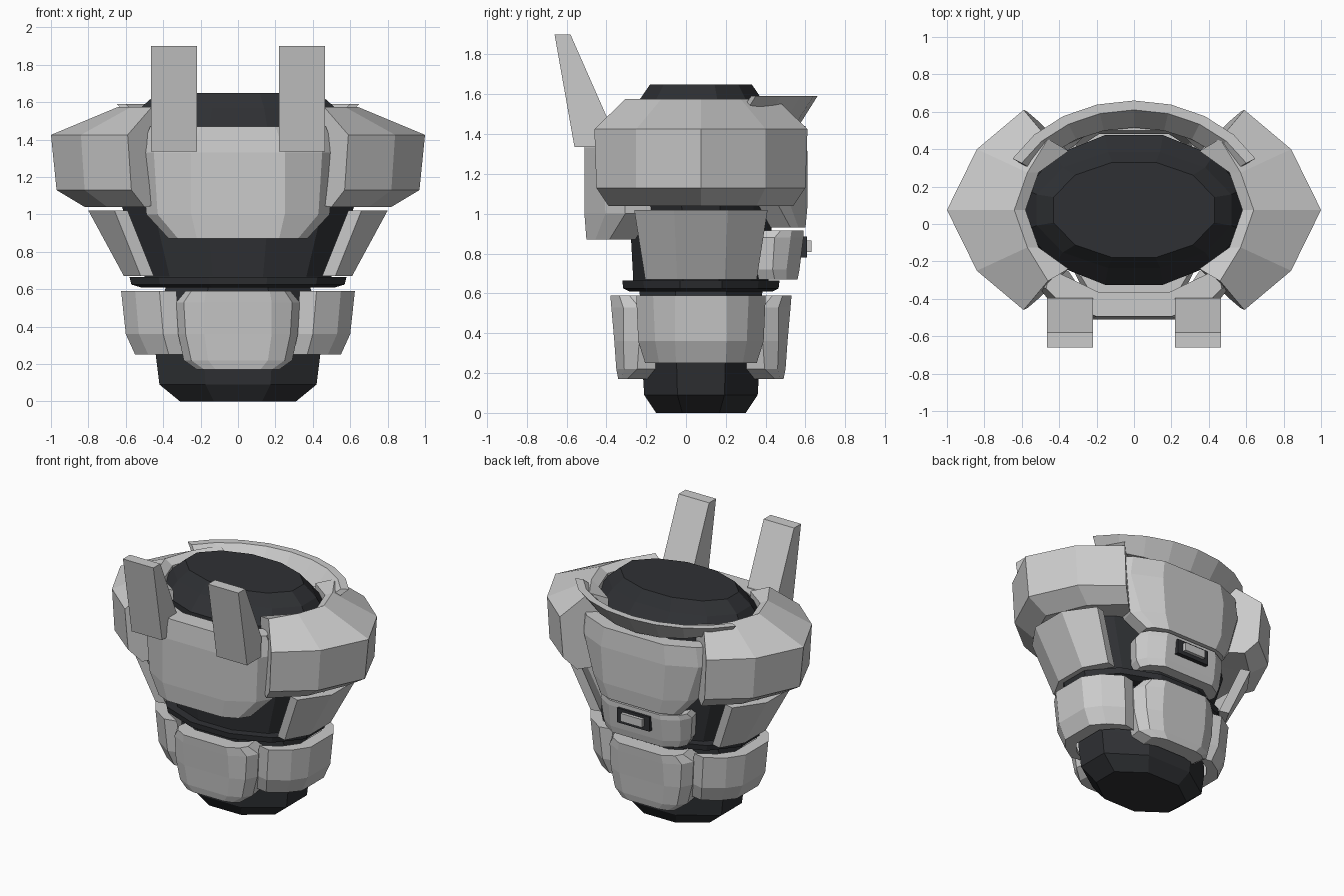
import bpy, bmesh, math

if "Cube" in bpy.data.objects:
    bpy.data.objects.remove(bpy.data.objects["Cube"])

CY = 0.075  # y centre of the torso

dark = bpy.data.materials.new("dark_rubber")
dark.diffuse_color = (0.028, 0.03, 0.034, 1)
dark.use_nodes = True
dark.node_tree.nodes["Principled BSDF"].inputs["Base Color"].default_value = dark.diffuse_color


def make(name, verts, faces, mat=None):
    me = bpy.data.meshes.new(name)
    me.from_pydata(verts, [], faces)
    bm = bmesh.new()
    bm.from_mesh(me)
    bmesh.ops.recalc_face_normals(bm, faces=bm.faces)
    bm.to_mesh(me)
    bm.free()
    ob = bpy.data.objects.new(name, me)
    bpy.context.collection.objects.link(ob)
    if mat:
        me.materials.append(mat)
    return ob


def loft(name, rings, mat=None):
    """Skin closed rings of equal length and cap both ends."""
    n = len(rings[0])
    faces = [(i * n + j, i * n + (j + 1) % n, (i + 1) * n + (j + 1) % n, (i + 1) * n + j)
             for i in range(len(rings) - 1) for j in range(n)]
    last = (len(rings) - 1) * n
    faces += [tuple(range(n)), tuple(range(last, last + n))]
    return make(name, [p for r in rings for p in r], faces, mat)


def oval(n, z, a, b):
    k = math.cos(math.pi / n)
    return [(a / k * math.cos((j + .5) * 2 * math.pi / n),
             CY + b / k * math.sin((j + .5) * 2 * math.pi / n), z) for j in range(n)]


def plate(name, rows, t, place, shrink=0.94):
    """Curved armour plate: rows are (z, [(half width, depth), ...])."""
    outer, inner = [], []
    for z, pts in rows:
        full = [(-u, d) for u, d in reversed(pts)] + list(pts)
        outer.append([place(u, d, z) for u, d in full])
        inner.append([place(u * shrink, d - t, z) for u, d in full])
    # each row becomes one closed ring
    return loft(name, [o + i[::-1] for o, i in zip(outer, inner)])


def front(u, d, z): return (u, CY - d, z)
def back(u, d, z): return (u, CY + d, z)
def right(u, d, z): return (d, CY + u, z)
def left(u, d, z): return (-d, CY + u, z)


# Dark inner body and belt
loft("lower_body", [oval(8, *r) for r in (
    (0, .31, .225), (.09, .42, .285), (.25, .44, .295), (.5, .42, .30), (.63, .38, .31))], dark)
loft("belt", [oval(12, *r) for r in (
    (.61, .52, .36), (.625, .57, .39), (.665, .58, .395))], dark)
loft("upper_body", [oval(12, *r) for r in (
    (.62, .50, .34), (.67, .50, .34), (1.04, .62, .36), (1.3, .57, .40),
    (1.47, .58, .40), (1.57, .52, .31), (1.65, .43, .255))], dark)

# Front chest plate
plate("front_chest_plate", [
    (.87, [(.22, .575), (.32, .53), (.37, .46)]),
    (1.0, [(.25, .585), (.43, .48), (.49, .38)]),
    (1.33, [(.25, .585), (.45, .49), (.52, .40)]),
    (1.47, [(.20, .57), (.42, .47), (.47, .42)])], .13, front)

# Back chest plate
plate("back_chest_plate", [
    (.93, [(.20, .525), (.29, .49), (.33, .45)]),
    (1.04, [(.24, .535), (.38, .45), (.42, .39)]),
    (1.30, [(.26, .535), (.46, .44), (.52, .37)]),
    (1.44, [(.24, .525), (.44, .44), (.50, .38)])], .10, back)

# Back belly plate
plate("back_belly_plate", [
    (.67, [(.20, .485), (.29, .43), (.32, .37)]),
    (.72, [(.21, .495), (.31, .43), (.345, .36)]),
    (.88, [(.21, .515), (.32, .45), (.36, .37)]),
    (.915, [(.20, .515), (.31, .455), (.34, .40)])], .08, back)

# Lower front and back plates
for name, place in (("front_lower_plate", front), ("back_lower_plate", back)):
    plate(name, [
        (.17, [(.12, .415), (.18, .40), (.22, .37)]),
        (.22, [(.16, .425), (.25, .385), (.29, .32)]),
        (.36, [(.18, .435), (.28, .39), (.32, .31)]),
        (.53, [(.18, .45), (.29, .39), (.33, .31)]),
        (.59, [(.17, .455), (.25, .41), (.28, .36)])], .11, place)

# Buckle on the back belly plate
for name, hx, y0, y1, z0, z1, m in (
        ("buckle_frame", .13, .56, .607, .78, .885, dark),
        ("buckle_inset", .085, .58, .63, .807, .865, None)):
    loft(name, [[(-hx, y, z0), (hx, y, z0), (hx, y, z1), (-hx, y, z1)] for y in (y0, y1)], m)

for side, s, place in (("right", 1, right), ("left", -1, left)):
    # Slanted waist panels
    plate(side + "_waist_panel", [
        (.67, [(.12, .61), (.28, .52)]),
        (1.02, [(.135, .80), (.335, .66)])], .07, place)

    # Hip plates
    plate(side + "_hip_plate", [
        (.25, [(.125, .55), (.21, .48), (.28, .37)]),
        (.36, [(.13, .60), (.23, .53), (.315, .40)]),
        (.59, [(.13, .625), (.24, .55), (.325, .42)])], .09, place)

    # Shoulder pads: one cross-section per station around the arc
    # (outer, low, bottom, crest, inner) points as x, y offset
    stations = (
        ((.59, .535), (.57, .525), (.50, .465), (.46, .38), (.35, .315)),
        ((.84, .325), (.82, .325), (.70, .28), (.57, .20), (.51, .20)),
        ((1.0, 0), (.97, 0), (.82, 0), (.64, 0), (.58, 0)))
    rings = []
    for sy, group in ((-1, stations), (1, stations[1::-1])):
        for o, l, b, c, i in group:
            def p(q, z): return (s * q[0], CY + sy * q[1], z)
            rings.append([p(o, 1.425), p(l, 1.13), p(b, 1.04),
                          p(i, 1.06), p(i, 1.54), p(c, 1.575)])
    loft(side + "_shoulder_pad", rings)

    # Front fins
    prof = ((-.66, 1.9), (-.58, 1.9), (-.395, 1.48), (-.40, 1.335), (-.56, 1.335))
    loft(side + "_fin", [[(s * x, y, z) for y, z in prof] for x in (.22, .465)])

# Flared collar around the back
collar = []
for k in range(9):
    a = math.radians(28 + 124 * k / 8)
    c, n = math.cos(a), math.sin(a)
    zl = 1.525 - .07 * max(0, n - .5) * 2
    collar.append([(.735 * c, CY + .585 * n, 1.59), (.66 * c, CY + .50 * n, zl),
                   (.60 * c, CY + .44 * n, zl), (.68 * c, CY + .535 * n, 1.59)])
loft("back_collar", collar)
